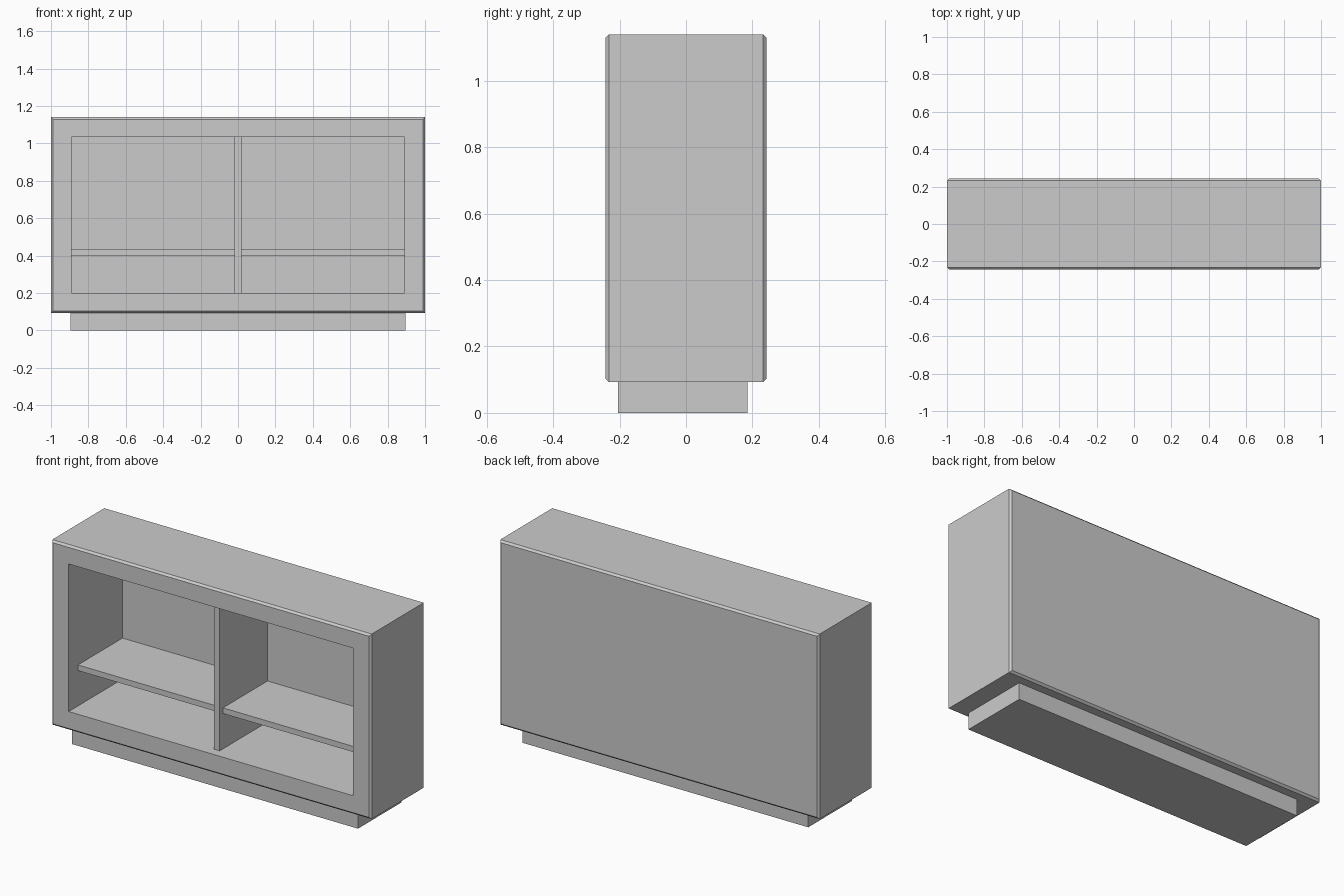
import bpy
import bmesh
from mathutils import Vector

cube = bpy.data.objects.get("Cube")
if cube:
    bpy.data.objects.remove(cube, do_unlink=True)

grey = bpy.data.materials.new("plain grey")
grey.use_nodes = True
COLOUR = (0.6, 0.6, 0.6, 1)
grey.diffuse_color = COLOUR
grey.node_tree.nodes["Principled BSDF"].inputs["Base Color"].default_value = COLOUR


def box_mesh(low, high):
    low, high = Vector(low), Vector(high)
    bm = bmesh.new()
    bmesh.ops.create_cube(bm, size=1)
    bmesh.ops.scale(bm, vec=high - low, verts=bm.verts)
    bmesh.ops.translate(bm, vec=(low + high) / 2, verts=bm.verts)
    return bm


def finish(bm, name):
    bmesh.ops.recalc_face_normals(bm, faces=bm.faces)
    mesh = bpy.data.meshes.new(name)
    bm.to_mesh(mesh)
    bm.free()
    mesh.materials.append(grey)
    obj = bpy.data.objects.new(name, mesh)
    bpy.context.collection.objects.link(obj)
    return obj


HALF_DEPTH = 0.243
BACK = 0.238           # inner face of the thin back panel
FLOOR, CEILING = 0.2, 1.035
HALF_OPENING = 0.89
HALF_DIVIDER = 0.018

# Cabinet: chamfered front and back rims, one recess sunk into the front
body = box_mesh((-1, -HALF_DEPTH, 0.093), (1, HALF_DEPTH, 1.14))
rims = [e for e in body.edges if abs(e.verts[0].co.y - e.verts[1].co.y) < 1e-4]
bmesh.ops.bevel(body, geom=rims, offset=0.011, segments=1, affect='EDGES')
front = min(body.faces, key=lambda f: f.calc_center_median().y)
bmesh.ops.inset_region(body, faces=[front], thickness=0.1)
for v in front.verts:
    v.co.x = HALF_OPENING if v.co.x > 0 else -HALF_OPENING
    v.co.z = CEILING if v.co.z > 0.6 else FLOOR
recess = bmesh.ops.extrude_discrete_faces(body, faces=[front])["faces"][0]
for v in recess.verts:
    v.co.y = BACK
finish(body, "cabinet_body")

# Plinth under the cabinet
finish(box_mesh((-0.895, -0.205, 0), (0.895, 0.185, 0.093)), "plinth")

# Upright between the two bays
finish(box_mesh((-HALF_DIVIDER, -0.19, FLOOR), (HALF_DIVIDER, BACK, CEILING)),
       "divider")

# One shelf in each bay
for side, start, end in (("right", -HALF_OPENING, -HALF_DIVIDER),
                         ("left", HALF_DIVIDER, HALF_OPENING)):
    finish(box_mesh((start, -0.16, 0.4), (end, BACK, 0.432)), side + "_shelf")
